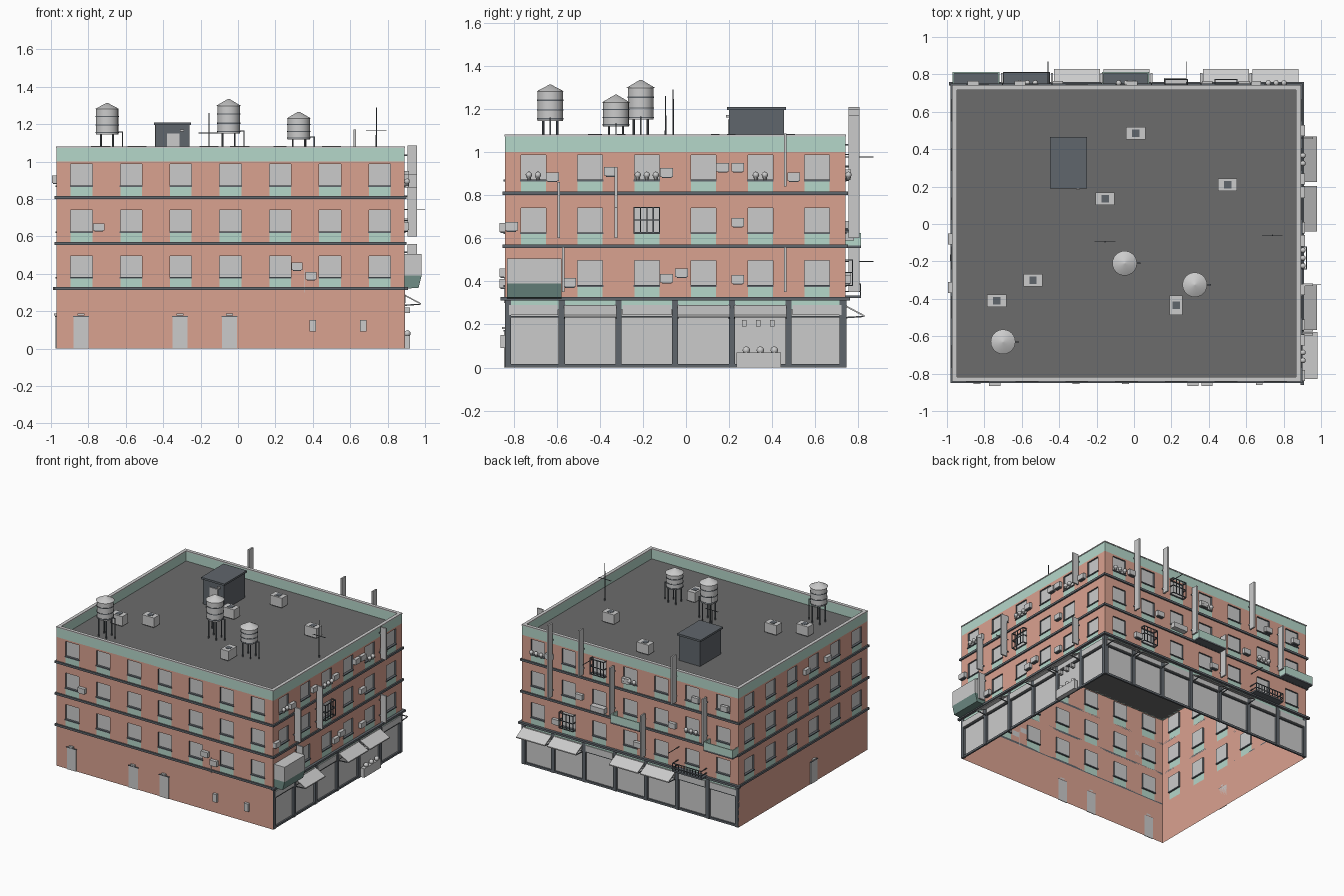
import bpy, bmesh, math
from mathutils import Matrix, Vector

if "Cube" in bpy.data.objects:
    bpy.data.objects.remove(bpy.data.objects["Cube"])

COL = {'brick': (.70, .36, .28), 'green': (.46, .68, .59), 'dark': (.117, .133, .15),
       'roof': (.15, .15, .15), 'deepgreen': (.16, .27, .24)}
MATS = {}
for k, c in COL.items():
    MATS[k] = bpy.data.materials.new(k)
    MATS[k].diffuse_color = (*c, 1)
parts = {}
X0, X1, Y0, Y1 = -.97, .89, -.84, .74
# wall frames: origin, along, outward, length, columns, shop floor
WALLS = {'front': ((X0, Y0), (1, 0), (0, -1), X1 - X0, 7, False),
         'right': ((X1, Y0), (0, 1), (1, 0), Y1 - Y0, 6, True),
         'back': ((X1, Y1), (-1, 0), (0, 1), X1 - X0, 7, True),
         'left': ((X0, Y1), (0, -1), (-1, 0), Y1 - Y0, 6, False)}


def part(name, mat=None):
    return parts.setdefault((name, mat), bmesh.new())


def pt(w, u, d, z):
    o, a, n = WALLS[w][:3]
    return Vector((o[0] + a[0] * u + n[0] * d, o[1] + a[1] * u + n[1] * d, z))


def quad(name, mat, pts):
    bm = part(name, mat)
    bm.faces.new([bm.verts.new(p) for p in pts])


def panel(name, mat, w, u0, u1, z0, z1, d=0.0):
    quad(name, mat, [pt(w, u0, d, z0), pt(w, u1, d, z0), pt(w, u1, d, z1), pt(w, u0, d, z1)])


def cube(name, mat, lo, hi):
    lo, hi = Vector(lo), Vector(hi)
    s = Vector([abs(v) for v in hi - lo])
    bmesh.ops.create_cube(part(name, mat), size=1,
                          matrix=Matrix.Translation((lo + hi) / 2) @ Matrix.Diagonal((*s, 1)))


def wbox(name, mat, w, u0, u1, d0, d1, z0, z1):
    cube(name, mat, pt(w, u0, d0, z0), pt(w, u1, d1, z1))


def prism(name, mat, w, u0, u1, prof):
    bm = part(name, mat)
    a = [bm.verts.new(pt(w, u0, d, z)) for d, z in prof]
    b = [bm.verts.new(pt(w, u1, d, z)) for d, z in prof]
    bm.faces.new(a)
    bm.faces.new(b[::-1])
    for i in range(len(a)):
        j = (i + 1) % len(a)
        bm.faces.new((a[i], b[i], b[j], a[j]))


def cone(name, mat, p, r1, r2, h, n=24):
    bmesh.ops.create_cone(part(name, mat), cap_ends=True, segments=n, radius1=r1, radius2=r2,
                          depth=h, matrix=Matrix.Translation((p[0], p[1], p[2] + h / 2)))


def ball(name, mat, p, r):
    bmesh.ops.create_icosphere(part(name, mat), subdivisions=2, radius=r, matrix=Matrix.Translation(p))


# Wall shell with window openings
ROWS = [(.32, .565), (.565, .81), (.81, 1.0)]
for w, (o, a, n, L, cols, shop) in WALLS.items():
    m, hw, rd = L / cols, .058, -.012
    if not shop:
        panel('wall_shell', 'brick', w, 0, L, 0, .32)
    for zb, zt in ROWS:
        z0, z1 = zb + .062, zb + .176
        for i in range(cols):
            c = (i + .5) * m
            u0, u1 = c - hw, c + hw
            panel('wall_shell', 'brick', w, i * m, u0, zb, zt)
            panel('wall_shell', 'brick', w, u1, i * m + m, zb, zt)
            panel('wall_shell', 'brick', w, u0, u1, z1, zt)
            panel('window_apron_shell', 'green', w, u0, u1, zb, z0)
            panel('window_glass_shell', None, w, u0, u1, z0, z1, rd)
            ring = [(u0, z0), (u1, z0), (u1, z1), (u0, z1)]
            for (ua, za), (ub, zc) in zip(ring, ring[1:] + ring[:1]):
                quad('window_reveal_shell', 'dark', [pt(w, ua, 0, za), pt(w, ub, 0, zc),
                                                     pt(w, ub, rd, zc), pt(w, ua, rd, za)])
            wbox('window_sill', 'dark', w, u0 - .003, u1 + .003, rd, .006, z0 - .008, z0)
    # Cornices, parapet and coping
    for z in (.32, .562, .808):
        e = .02 if shop and z < .4 else .011
        wbox('cornice', 'dark', w, -e, L + e, 0, e, z - .008, z + .008)
    wbox('parapet', 'green', w, 0, L, -.02, 0, 1.0, 1.075)
    wbox('coping', None, w, -.003, L + .003, -.023, .003, 1.073, 1.081)
    # Shopfront bays
    if shop:
        panel('shop_fascia_shell', 'green', w, 0, L, .27, .315)
        for i in range(cols):
            u0, u1 = i * m + .014, (i + 1) * m - .014
            panel('shop_glass_shell', None, w, u0, u1, 0, .27, -.012)
            wbox('shop_sill', 'dark', w, u0, u1, -.012, 0, 0, .016)
            wbox('shop_transom', 'dark', w, u0, u1, -.012, 0, .233, .24)
            wbox('shop_sign', None, w, u0 + .004, u1 - .004, -.005, .006, .243, .29)
        for i in range(cols + 1):
            u = min(max(i * m, .014), L - .014)
            wbox('shop_pillar', 'dark', w, u - .014, u + .014, -.014, .004, 0, .315)

quad('roof_deck_shell', 'roof', [(X0, Y0, 1.0), (X1, Y0, 1.0), (X1, Y1, 1.0), (X0, Y1, 1.0)])

# Awnings with struts
for w, bays in (('right', (1, 3, 4)), ('back', (0, 1, 3, 4))):
    m = WALLS[w][3] / WALLS[w][4]
    for i in bays:
        u0, u1 = i * m + .01, (i + 1) * m - .01
        prism('awning', None, w, u0, u1, [(0, .29), (.088, .243), (.088, .235), (0, .282)])
        for u in (u0, u1 - .005):
            prism('awning_strut', 'dark', w, u, u + .005, [(0, .235), (.084, .24), (.084, .234), (0, .228)])

# Market stall counter and lamps
wbox('stall_counter', None, 'right', 1.075, 1.28, 0, .03, 0, .07)
for i in range(3):
    u = 1.1 + i * .065
    wbox('stall_lamp', None, 'right', u, u + .02, 0, .03, .19, .22)
    ball('stall_goods', None, pt('right', u + .02, .015, .08), .018)

# Enclosed corner balcony
wbox('bay_balcony_top', None, 'right', .01, .262, 0, .092, .39, .505)
prism('bay_balcony_base', 'deepgreen', 'right', .01, .262, [(0, .32), (.075, .325), (.092, .39), (0, .39)])

# Back balconies
for u0 in (1.61, .81):
    wbox('balcony_floor', 'dark', 'back', u0, u0 + .25, 0, .072, .555, .567)
    wbox('balcony_front', 'green', 'back', u0, u0 + .25, .064, .072, .567, .625)
    for u in (u0, u0 + .242):
        wbox('balcony_side', 'green', 'back', u, u + .008, 0, .072, .567, .625)
wbox('railing_floor', 'dark', 'back', 1.34, 1.59, 0, .072, .322, .334)
for z in (.35, .385):
    wbox('railing_rail', 'dark', 'back', 1.34, 1.59, .067, .072, z, z + .006)
    for u in (1.34, 1.585):
        wbox('railing_rail', 'dark', 'back', u, u + .005, 0, .072, z, z + .006)
for i in range(11):
    u = 1.34 + i * .0245
    wbox('railing_bar', 'dark', 'back', u, u + .005, .067, .072, .33, .39)
wbox('planter_box', None, 'back', .61, .73, 0, .04, .59, .63)

# Window cages
for w, c, z in (('right', .658, .622), ('back', .664, .868), ('back', .398, .378)):
    for zz in (z, z + .06, z + .118):
        wbox('window_cage', 'dark', w, c - .062, c + .062, .03, .035, zz, zz + .006)
        for u in (c - .062, c + .057):
            wbox('window_cage', 'dark', w, u, u + .005, 0, .035, zz, zz + .006)
    for i in range(5):
        u = c - .062 + i * .0298
        wbox('window_cage', 'dark', w, u, u + .005, .03, .035, z, z + .124)

# Hanging blade panels
BLADES = [('right', .25, .6, .86), ('right', .515, .6, .93), ('right', .27, .35, .56),
          ('right', 1.3, .84, 1.085), ('right', 1.3, .35, .56),
          ('back', .266, .6, 1.17), ('back', .531, .84, 1.2), ('back', .797, .6, .98),
          ('back', 1.063, .35, .68), ('back', 1.329, .84, 1.21), ('back', 1.594, .6, .95)]
for w, u, z0, z1 in BLADES:
    wbox('blade_panel', None, w, u - .006, u + .006, .015, .066, z0, z1)
    for z in (z0 + .04, z1 - .05 if z1 < 1.08 else 1.03):
        wbox('blade_bracket', 'dark', w, u - .003, u + .003, 0, .02, z, z + .008)
for w, u, z in (('right', .515, .74), ('back', .61, .975), ('back', 1.35, .49)):
    wbox('wall_rod', 'dark', w, u - .002, u + .002, 0, .11 if w == 'right' else .13, z, z + .004)

# Wall air conditioners
UNITS = {'front': [(.225, .65), (1.285, .44), (1.36, .39)],
         'right': [(.22, .885), (.49, .91), (.75, .905), (1.01, .93), (1.08, .93), (1.34, .885), (.03, .655),
                   (1.08, .675), (.30, .395), (.75, .415), (.82, .44), (1.08, .41)],
         'back': [(.3, .41), (.24, .90), (.5, .66), (.9, .89), (1.0, .42), (1.3, .65), (1.75, .90), (1.5, .9)],
         'left': [(.82, .905), (1.08, .905)]}
for w, lst in UNITS.items():
    for u, z in lst:
        wbox('wall_cooler', None, w, u - .03, u + .03, 0, .025, z - .02, z + .02)
        wbox('wall_cooler_bracket', 'dark', w, u - .022, u + .022, 0, .02, z - .025, z - .02)
wbox('downpipe', None, 'front', 1.325, 1.329, 0, .005, .3, .42)

# Window plants
PLANTS = [('right', .132, .882, 2), ('right', .658, .882, 3), ('right', 1.185, .882, 2),
          ('back', .13, .882, 3), ('back', .93, .882, 3), ('back', 1.46, .637, 3)]
for w, c, z, n in PLANTS:
    for i in range(n):
        u = c + (i - (n - 1) / 2) * .042
        p = pt(w, u, .014, z)
        cone('plant_pot', None, (p.x, p.y, z - .012), .008, .011, .016, 10)
        ball('plant_leaves', None, p + Vector((0, 0, .012)), .015)

# Service doors, lamps and meter boxes
for w, c in (('front', .13), ('front', .66), ('front', .925), ('left', .92)):
    wbox('service_door', None, w, c - .04, c + .04, 0, .005, 0, .168)
    wbox('door_lintel', 'dark', w, c - .043, c + .043, 0, .008, .168, .173)
    wbox('door_lamp', None, w, c - .018, c + .018, 0, .015, .178, .188)
for u in (1.37, 1.64):
    wbox('meter_box', None, 'front', u - .018, u + .018, 0, .02, .09, .152)

# Water tanks
for x, y, z0, z1, zt in ((-.70, -.63, 1.145, 1.28, 1.313), (-.05, -.21, 1.15, 1.298, 1.335),
                         (.325, -.325, 1.118, 1.23, 1.266)):
    cone('water_tank', None, (x, y, z0), .06, .06, z1 - z0)
    cone('water_tank_lid', None, (x, y, z1), .066, .004, zt - z1)
    for f in (.05, .35, .68):
        cone('tank_hoop', 'dark', (x, y, z0 + f * (z1 - z0)), .0625, .0625, .006)
    for k in range(4):
        t = math.pi / 4 + k * math.pi / 2
        cone('tank_leg', 'dark', (x + .046 * math.cos(t), y + .046 * math.sin(t), 1.0), .005, .005, z0 - 1, 8)
    cube('tank_pipe', 'dark', (x + .058, y - .003, z0 + .01), (x + .086, y + .003, z0 + .016))
    cube('tank_pipe', 'dark', (x + .08, y - .003, 1.0), (x + .086, y + .003, z0 + .016))

# Stair hut
cube('stair_hut', 'dark', (-.44, .2, 1.0), (-.26, .455, 1.2))
cube('stair_hut_roof', 'dark', (-.45, .19, 1.195), (-.25, .465, 1.21))
cube('stair_hut_door', None, (-.38, .194, 1.0), (-.312, .2, 1.15))
cube('stair_hut_lamp', None, (-.31, .185, 1.16), (-.29, .2, 1.172))

# Roof cooling units
for x, y, sx, sy in ((.01, .485, .052, .034), (-.155, .135, .052, .034), (.5, .21, .052, .034),
                     (-.54, -.30, .052, .034), (-.735, -.41, .052, .034), (.225, -.435, .034, .052)):
    cube('roof_cooler', None, (x - sx, y - sy, 1.008), (x + sx, y + sy, 1.082))
    cube('roof_cooler_feet', 'dark', (x - sx + .01, y - sy + .01, 1.0), (x + sx - .01, y + sy - .01, 1.008))
    cube('roof_cooler_vent', 'dark', (x - .02, y - .02, 1.082), (x + .02, y + .02, 1.084))

# Antennas
for x, y, zt, zc in ((-.155, -.095, 1.26, 1.15), (.74, -.06, 1.29, 1.165)):
    cone('antenna_mast', 'dark', (x, y, 1.0), .004, .003, zt - 1, 8)
    cube('antenna_arm', 'dark', (x - .055, y - .002, zc), (x + .055, y + .002, zc + .004))

# Turn the gathered meshes into objects
for (name, mat), bm in parts.items():
    if not name.endswith('_shell'):
        bmesh.ops.recalc_face_normals(bm, faces=bm.faces)
    me = bpy.data.meshes.new(name)
    bm.to_mesh(me)
    bm.free()
    if mat:
        me.materials.append(MATS[mat])
    ob = bpy.data.objects.new(name, me)
    bpy.context.collection.objects.link(ob)
    if name.startswith(('water_tank', 'tank_', 'plant', 'antenna_mast', 'stall_goods')):
        bpy.ops.object.select_all(action='DESELECT')
        ob.select_set(True)
        bpy.context.view_layer.objects.active = ob
        bpy.ops.object.shade_smooth_by_angle(angle=math.radians(35))

for m in bpy.data.materials:
    if m.users and not m.is_grease_pencil:
        m.use_nodes = True
        m.node_tree.nodes["Principled BSDF"].inputs["Base Color"].default_value = m.diffuse_color
